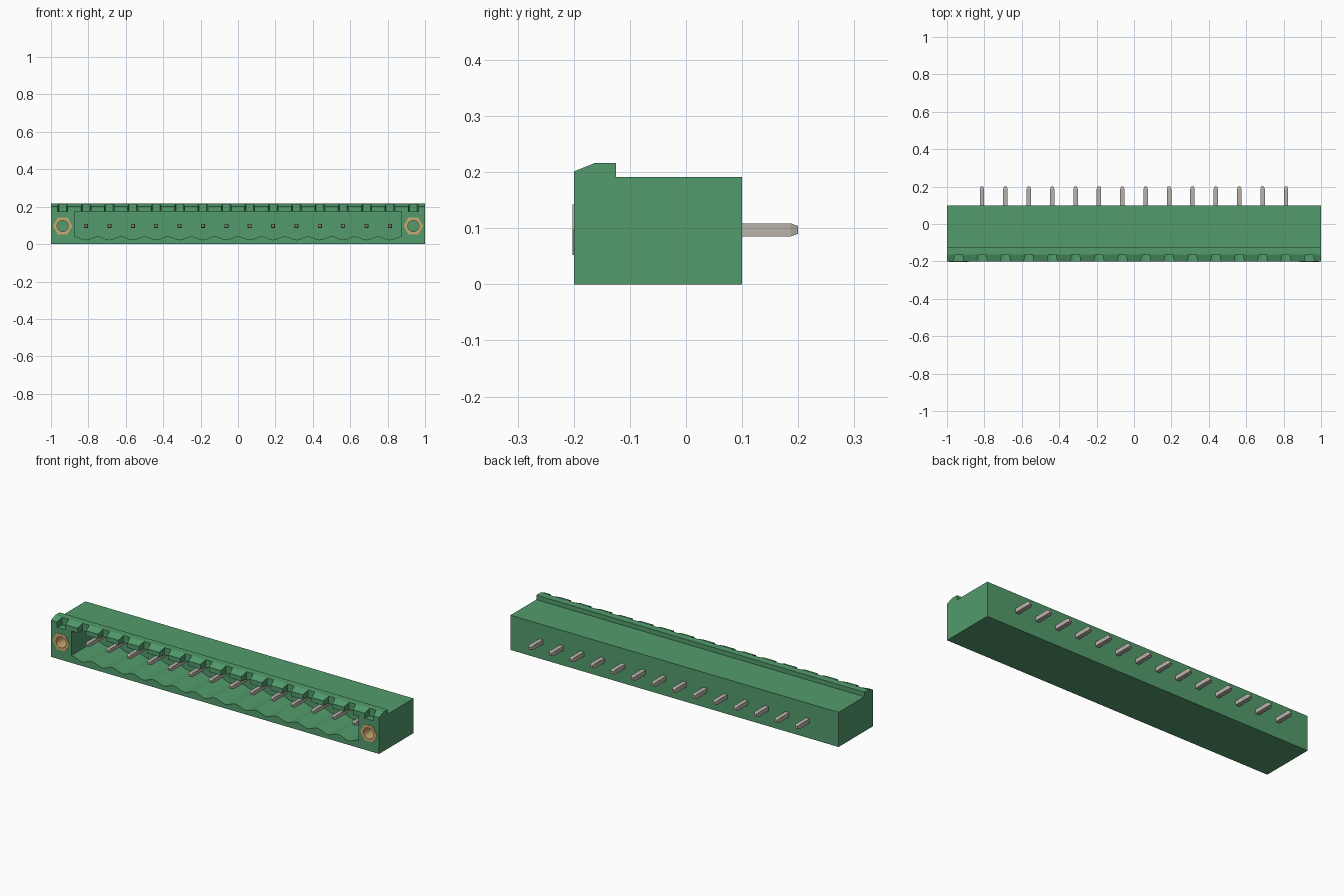
import bpy, bmesh, math

cube = bpy.data.objects.get("Cube")
if cube:
    bpy.data.objects.remove(cube, do_unlink=True)

PITCH = 0.125
PINS = 14
PIN_Z = 0.097
NUT_X = 0.9375


def material(name, rgb):
    m = bpy.data.materials.new(name)
    m.diffuse_color = (*rgb, 1)
    m.use_nodes = True
    m.node_tree.nodes["Principled BSDF"].inputs["Base Color"].default_value = (*rgb, 1)
    return m


green = material("green plastic", (0.084, 0.33, 0.15))
tin = material("tinned metal", (0.48, 0.45, 0.40))
brass = material("brass", (0.60, 0.40, 0.17))


def make_object(name, bm, mat):
    bmesh.ops.recalc_face_normals(bm, faces=bm.faces)
    mesh = bpy.data.meshes.new(name)
    bm.to_mesh(mesh)
    bm.free()
    mesh.materials.append(mat)
    obj = bpy.data.objects.new(name, mesh)
    bpy.context.collection.objects.link(obj)
    return obj


def add_prism(bm, start, end):
    """Join two matching outlines into a closed solid."""
    a = [bm.verts.new(p) for p in start]
    b = [bm.verts.new(p) for p in end]
    bm.faces.new(a)
    bm.faces.new(b[::-1])
    for i in range(len(a)):
        j = (i + 1) % len(a)
        bm.faces.new((a[i], a[j], b[j], b[i]))


def extrude_y(bm, outline, y0, y1):
    add_prism(bm, [(x, y0, z) for x, z in outline], [(x, y1, z) for x, z in outline])


def ring(cx, cz, radius, sides):
    return [(cx + radius * math.cos(math.tau * i / sides),
             cz + radius * math.sin(math.tau * i / sides)) for i in range(sides)]


def cut(target, bm, name):
    cutter = make_object(name, bm, green)
    cutter.hide_render = True
    mod = target.modifiers.new(name, 'BOOLEAN')
    mod.operation = 'DIFFERENCE'
    mod.solver = 'EXACT'
    mod.object = cutter
    bpy.context.view_layer.objects.active = target
    bpy.ops.object.modifier_apply(modifier=name)
    bpy.data.objects.remove(cutter, do_unlink=True)


# Housing: side profile with a raised, sloped front lip
profile = [(-0.2, 0), (0.1, 0), (0.1, 0.191), (-0.125, 0.191),
           (-0.125, 0.216), (-0.163, 0.216), (-0.2, 0.201)]
bm = bmesh.new()
add_prism(bm, [(-1, y, z) for y, z in profile], [(1, y, z) for y, z in profile])
housing = make_object("housing", bm, green)

# Socket with one shallow scallop under every pin
half = PINS * PITCH / 2
steps = PINS * 10
outline = [(half, 0.175), (-half, 0.175)]
for i in range(steps + 1):
    x = -half + 2 * half * i / steps
    outline.append((x, 0.032 + 0.009 * math.cos(math.tau * i / 10)))
bm = bmesh.new()
extrude_y(bm, outline, -0.25, 0.02)
cut(housing, bm, "socket_cutter")

# Tapered notches through the lip
bm = bmesh.new()
for i in range(PINS + 2):
    x = -NUT_X + i * PITCH
    plan = [(x - 0.029, -0.21), (x + 0.029, -0.21), (x + 0.02, -0.164), (x - 0.02, -0.164)]
    add_prism(bm, [(px, py, 0.173) for px, py in plan], [(px, py, 0.25) for px, py in plan])
cut(housing, bm, "notch_cutter")

# Hexagonal pockets for the threaded inserts
bm = bmesh.new()
for side in (-1, 1):
    extrude_y(bm, ring(side * NUT_X, PIN_Z, 0.052, 6), -0.25, -0.08)
cut(housing, bm, "pocket_cutter")

# Threaded inserts: hexagonal nuts with round bores
for side, name in ((-1, "right_insert"), (1, "left_insert")):
    bm = bmesh.new()
    extrude_y(bm, ring(side * NUT_X, PIN_Z, 0.052, 6), -0.202, -0.08)
    nut = make_object(name, bm, brass)
    bm = bmesh.new()
    extrude_y(bm, ring(side * NUT_X, PIN_Z, 0.030, 32), -0.25, 0)
    cut(nut, bm, "bore_cutter")
    nut.data.materials.clear()
    nut.data.materials.append(brass)

# Contact pins: square bars with tapered tips
stations = [(-0.155, 0.006), (-0.143, 0.0105), (0.09, 0.0105),
            (0.09, 0.0118), (0.186, 0.0118), (0.2, 0.007)]
for n in range(PINS):
    x = (n - (PINS - 1) / 2) * PITCH
    bm = bmesh.new()
    loops = []
    for y, h in stations:
        loops.append([bm.verts.new((x + sx * h, y, PIN_Z + sz * h))
                      for sx, sz in ((-1, -1), (1, -1), (1, 1), (-1, 1))])
    for a, b in zip(loops, loops[1:]):
        for i in range(4):
            j = (i + 1) % 4
            bm.faces.new((a[i], a[j], b[j], b[i]))
    bm.faces.new(loops[0])
    bm.faces.new(loops[-1])
    make_object(f"pin_{n + 1}", bm, tin)

# Smooth the scallops and bores, keep the edges sharp
for obj in bpy.context.scene.objects:
    obj.select_set(obj.type == 'MESH' and (obj == housing or "insert" in obj.name))
bpy.context.view_layer.objects.active = housing
bpy.ops.object.shade_smooth_by_angle(angle=math.radians(20))
